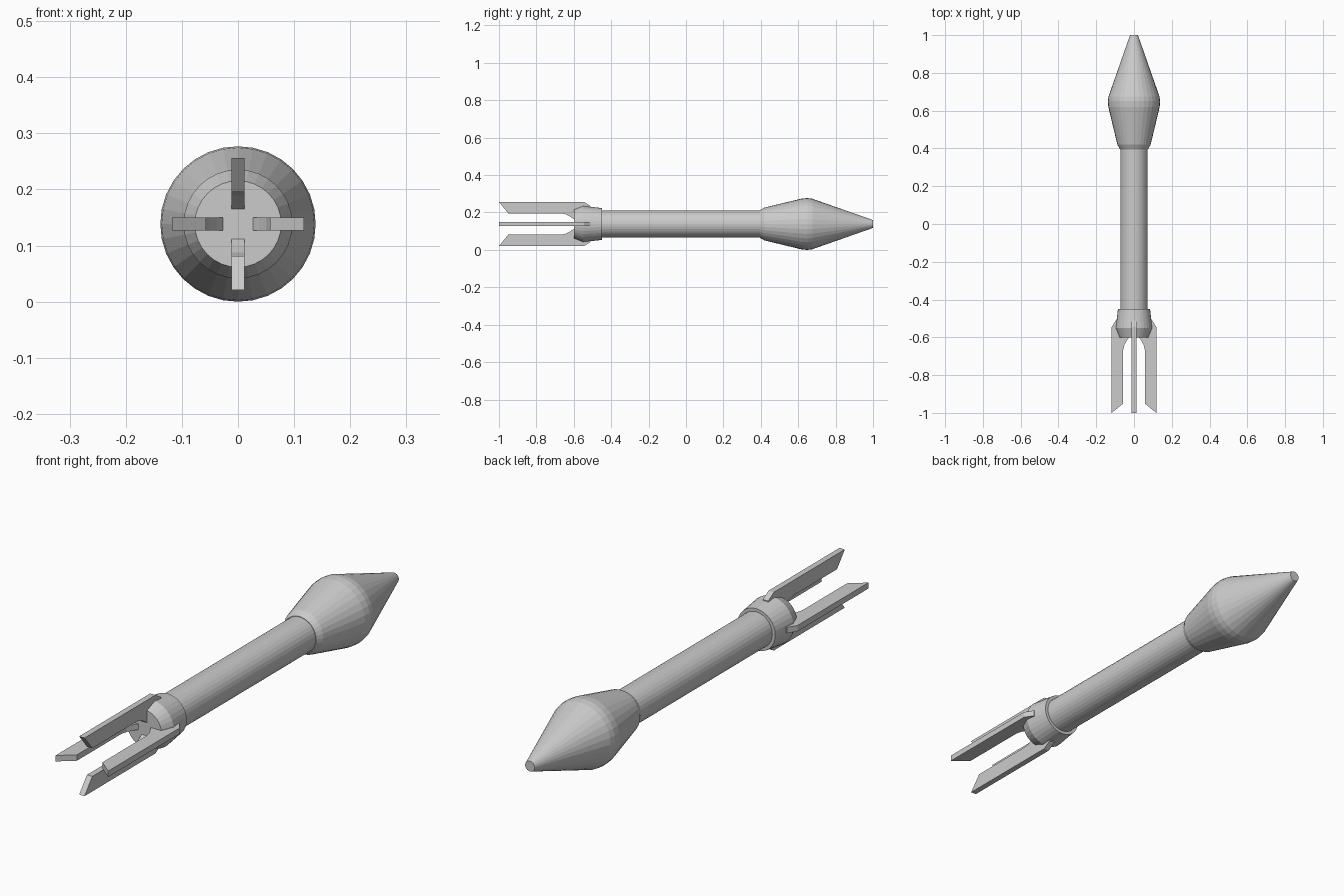
import bpy, bmesh, math
from mathutils import Matrix, Vector

if "Cube" in bpy.data.objects:
    bpy.data.objects.remove(bpy.data.objects["Cube"])

AXIS_Z = 0.1385
SIDES = 32


def finish(name, bm):
    bmesh.ops.recalc_face_normals(bm, faces=bm.faces)
    mesh = bpy.data.meshes.new(name)
    bm.to_mesh(mesh)
    bm.free()
    ob = bpy.data.objects.new(name, mesh)
    ob.location.z = AXIS_Z
    bpy.context.collection.objects.link(ob)
    return ob


def turned(name, profile):
    """Closed solid turned about the y axis from (y, radius) points."""
    bm = bmesh.new()
    rings = []
    for y, r in profile:
        angles = [2 * math.pi * i / SIDES for i in range(SIDES)]
        rings.append([bm.verts.new((r * math.cos(a), y, r * math.sin(a))) for a in angles])
    for a, b in zip(rings, rings[1:]):
        for i in range(SIDES):
            j = (i + 1) % SIDES
            bm.faces.new((a[i], a[j], b[j], b[i]))
    bm.faces.new(rings[0])
    bm.faces.new(rings[-1])
    return finish(name, bm)


def fin(name, outline, thickness, angle):
    """Flat plate from a (y, radius) outline, turned about the y axis."""
    bm = bmesh.new()
    face = bm.faces.new([bm.verts.new((-thickness / 2, y, r)) for y, r in outline])
    ext = bmesh.ops.extrude_face_region(bm, geom=[face])
    moved = [v for v in ext["geom"] if isinstance(v, bmesh.types.BMVert)]
    bmesh.ops.translate(bm, verts=moved, vec=Vector((thickness, 0, 0)))
    bmesh.ops.rotate(bm, verts=bm.verts, matrix=Matrix.Rotation(angle, 3, 'Y'))
    return finish(name, bm)


# Warhead, shaft and rear collar
turned("head", [(0.395, 0.074), (0.42, 0.088), (0.62, 0.136), (0.65, 0.1385),
                (0.675, 0.135), (1.0, 0.021)])
turned("shaft", [(-0.5, 0.072), (0.41, 0.072)])
turned("collar", [(-0.6, 0.077), (-0.55, 0.097), (-0.45, 0.085)])

# Four tail fins with a curved root and a slanted rear tip
outline = [(-1.0, 0.118), (-0.95, 0.057), (-0.665, 0.057), (-0.64, 0.051),
           (-0.615, 0.037), (-0.6, 0.027), (-0.58, 0.027), (-0.51, 0.07),
           (-0.51, 0.096), (-0.545, 0.118)]
for k in range(4):
    fin(f"tail_fin_{k + 1}", outline, 0.024, k * math.pi / 2)
